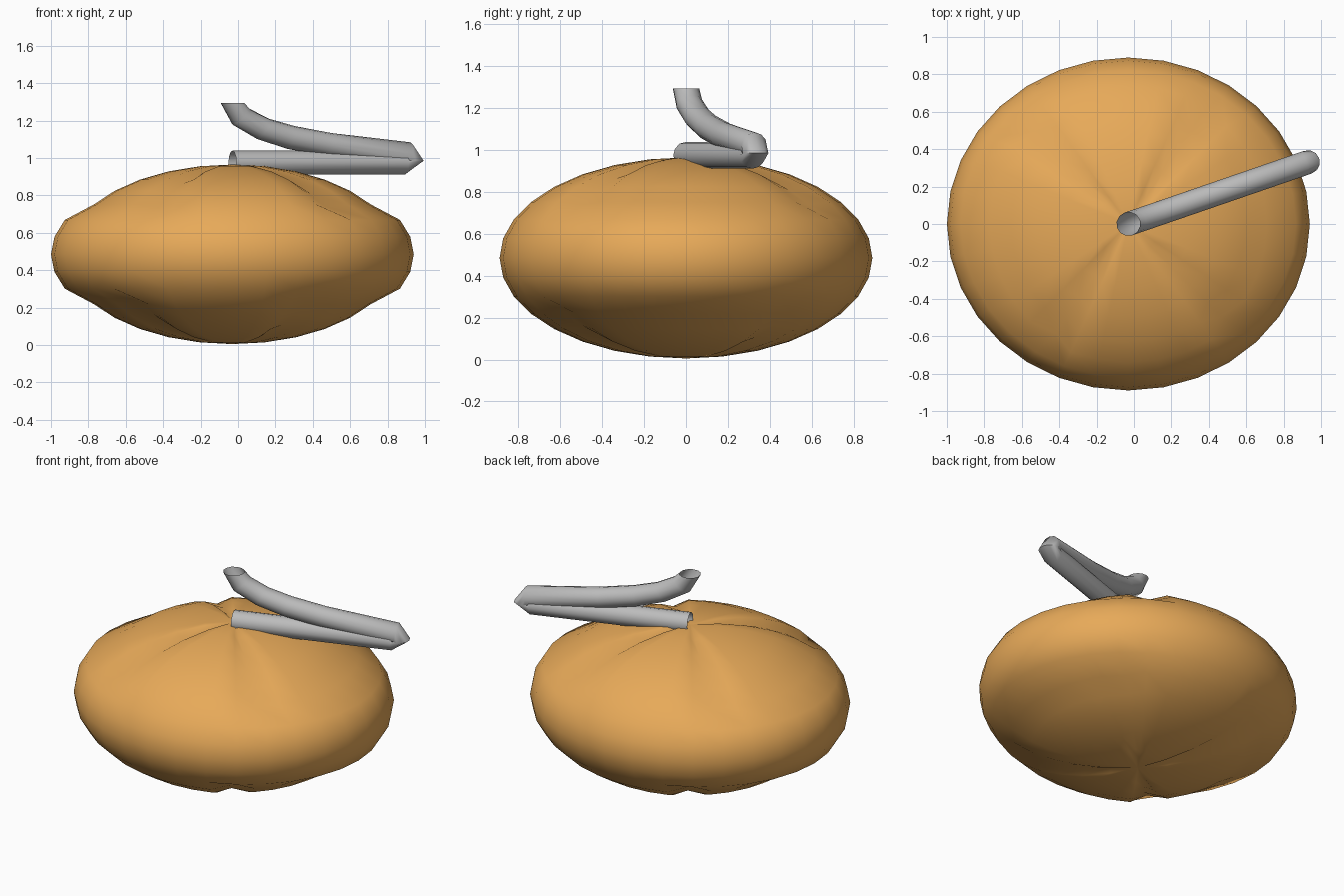
import bpy, bmesh, math

if "Cube" in bpy.data.objects:
    bpy.data.objects.remove(bpy.data.objects["Cube"])


def material(name, rgb):
    m = bpy.data.materials.new(name)
    m.diffuse_color = (*rgb, 1)
    m.use_nodes = True
    m.node_tree.nodes["Principled BSDF"].inputs["Base Color"].default_value = m.diffuse_color
    return m


def add_object(name, bm, mat, crease):
    me = bpy.data.meshes.new(name)
    bm.normal_update()
    bm.to_mesh(me)
    bm.free()
    ob = bpy.data.objects.new(name, me)
    bpy.context.collection.objects.link(ob)
    me.materials.append(mat)
    bpy.ops.object.select_all(action='DESELECT')
    bpy.context.view_layer.objects.active = ob
    ob.select_set(True)
    bpy.ops.object.shade_smooth_by_angle(angle=math.radians(crease))
    return ob


orange = material("squash orange", (0.8, 0.4, 0.1))
grey = material("stem grey", (0.5, 0.5, 0.5))

CX = -0.03

# Body: flattened sphere, pinched above and below the middle on both ends,
# with shallow meridian grooves bordering the pinched areas
bm = bmesh.new()
bmesh.ops.create_uvsphere(bm, u_segments=32, v_segments=16, radius=1)
STEP = math.radians(11.25)
for v in bm.verts:
    x, y, z = v.co
    polar = math.acos(min(1, abs(z)))
    index = round(math.atan2(y, x) / STEP) % 16      # half-turn symmetry
    sx, depth = 0.97, 1.0
    if 0.1 < polar < math.radians(60):
        grooves = (5, 12) if z > 0 else (4, 11)
        if index <= grooves[0] or index >= grooves[1]:
            sx = 0.89
        if index in grooves:
            depth = 0.95
    v.co = (CX + x * sx * depth, y * 0.89 * depth, 0.485 + z * 0.48 * depth)
add_object("squash_body", bm, orange, 60)

# Stem: open tube that sweeps out, folds over at the tip and returns.
# Each ring: distance outward, height, tilt of the ring in degrees
rings = [(0, 1.295, 0), (0.05, 1.22, 41), (0.175, 1.155, 57), (0.33, 1.11, 72),
         (0.55, 1.07, 80), (1.0, 1.02, 83), (1.015, 0.985, 0),
         (0.975, 0.975, -90), (0.0, 0.975, -90)]
SIDES, R = 12, 0.064
heading = math.radians(19)
ca, sa = math.cos(heading), math.sin(heading)
bm = bmesh.new()
loops = []
for d, h, tilt in rings:
    t = math.radians(tilt)
    loop = []
    for i in range(SIDES):
        a = 2 * math.pi * i / SIDES
        out = d + R * math.cos(a) * math.cos(t)
        side = R * math.sin(a)
        loop.append(bm.verts.new((CX + out * ca - side * sa,
                                  out * sa + side * ca,
                                  h + R * math.cos(a) * math.sin(t))))
    loops.append(loop)
for a, b in zip(loops, loops[1:]):
    for i in range(SIDES):
        j = (i + 1) % SIDES
        bm.faces.new((a[j], a[i], b[i], b[j]))
add_object("folded_stem", bm, grey, 60)
